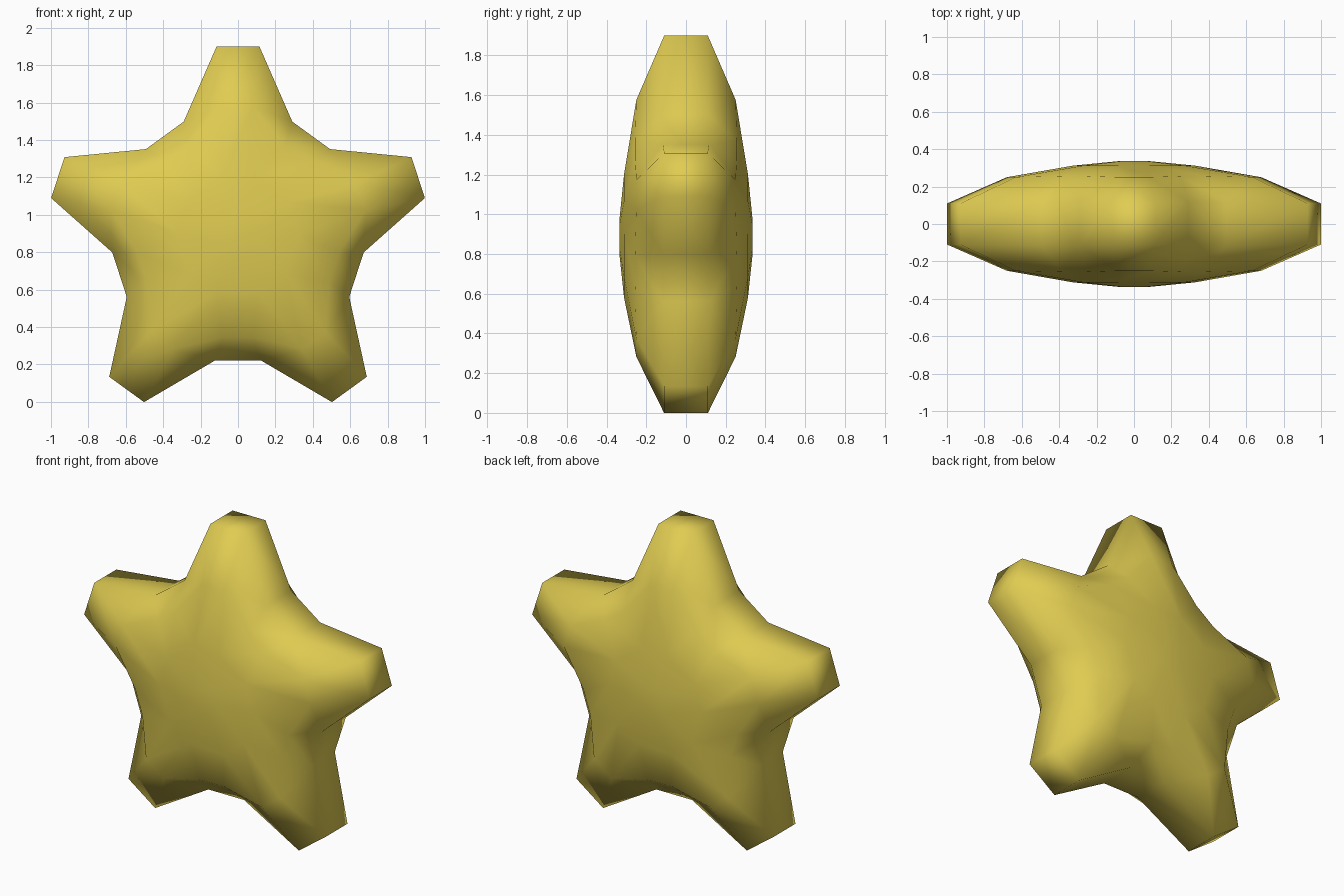
import bpy, bmesh, math

if "Cube" in bpy.data.objects:
    bpy.data.objects.remove(bpy.data.objects["Cube"])

CZ = 0.886          # height of the star's centre
TURN = math.tau / 5

gold = bpy.data.materials.new("golden_yellow")
gold.diffuse_color = (0.745, 0.604, 0.084, 1)
gold.use_nodes = True
gold.node_tree.nodes["Principled BSDF"].inputs["Base Color"].default_value = gold.diffuse_color

bm = bmesh.new()


def pt(k, radius, side, y):
    """Vertex at a radius along direction k (0 = top arm, .5 = first valley), shifted sideways."""
    a = k * TURN
    x = radius * math.sin(a) + side * math.cos(a)
    z = radius * math.cos(a) - side * math.sin(a)
    return bm.verts.new((x, y, CZ + z))


def pair(k, radius, half, y):
    return pt(k, radius, -half, y), pt(k, radius, half, y)


# Rings of vertex pairs on the front (s = -1) and back (s = 1)
RINGS = {  # name: (direction offset, radius, half width, depth)
    "inner": (0, 0.08, 0.026, 0.336),
    "body": (0, 0.314, 0.088, 0.312),
    "arm": (0, 0.69, 0.077, 0.25),
    "cap": (0, 1.013, 0.115, 0.11),
    "dip": (0.5, 0.54, 0.08, 0.256),
    "rim": (0.5, 0.666, 0.125, 0.117),
}
half = {}
for s in (-1, 1):
    half[s] = {n: [pair(k + o, r, w, s * d) for k in range(5)]
               for n, (o, r, w, d) in RINGS.items()}
face = bm.faces.new

# Domed front and back
for s in (-1, 1):
    h = half[s]
    face([v for p in h["inner"] for v in p])
    for k in range(5):
        n = (k + 1) % 5
        inn, body, arm, cap = (h[r][k] for r in ("inner", "body", "arm", "cap"))
        dip, rim = h["dip"][k], h["rim"][k]
        n_inn, n_body, n_arm, n_cap = (h[r][n] for r in ("inner", "body", "arm", "cap"))
        # along the arm
        for a, b in ((inn, body), (body, arm), (arm, cap)):
            face((a[0], a[1], b[1], b[0]))
        # across the valley to the next arm
        face((inn[1], n_inn[0], n_body[0], body[1]))
        face((body[1], n_body[0], dip[1], dip[0]))
        face((dip[0], dip[1], rim[1], rim[0]))
        for b, a, c, i in ((body[1], arm[1], cap[1], 0), (n_body[0], n_arm[0], n_cap[0], 1)):
            face((b, a, dip[i]))
            face((a, rim[i], dip[i]))
            face((a, c, rim[i]))

# Edge band: arm tips, arm sides and valley floors
f, b = half[-1], half[1]
for k in range(5):
    n = (k + 1) % 5
    path = [(h["cap"][k][0], h["cap"][k][1], h["rim"][k][0], h["rim"][k][1], h["cap"][n][0])
            for h in (f, b)]
    for i in range(4):
        face((path[0][i], path[0][i + 1], path[1][i + 1], path[1][i]))

bmesh.ops.recalc_face_normals(bm, faces=bm.faces)
for fc in bm.faces:
    fc.smooth = True
mesh = bpy.data.meshes.new("star")
bm.to_mesh(mesh)
bm.free()
mesh.materials.append(gold)
bpy.context.collection.objects.link(bpy.data.objects.new("star", mesh))
